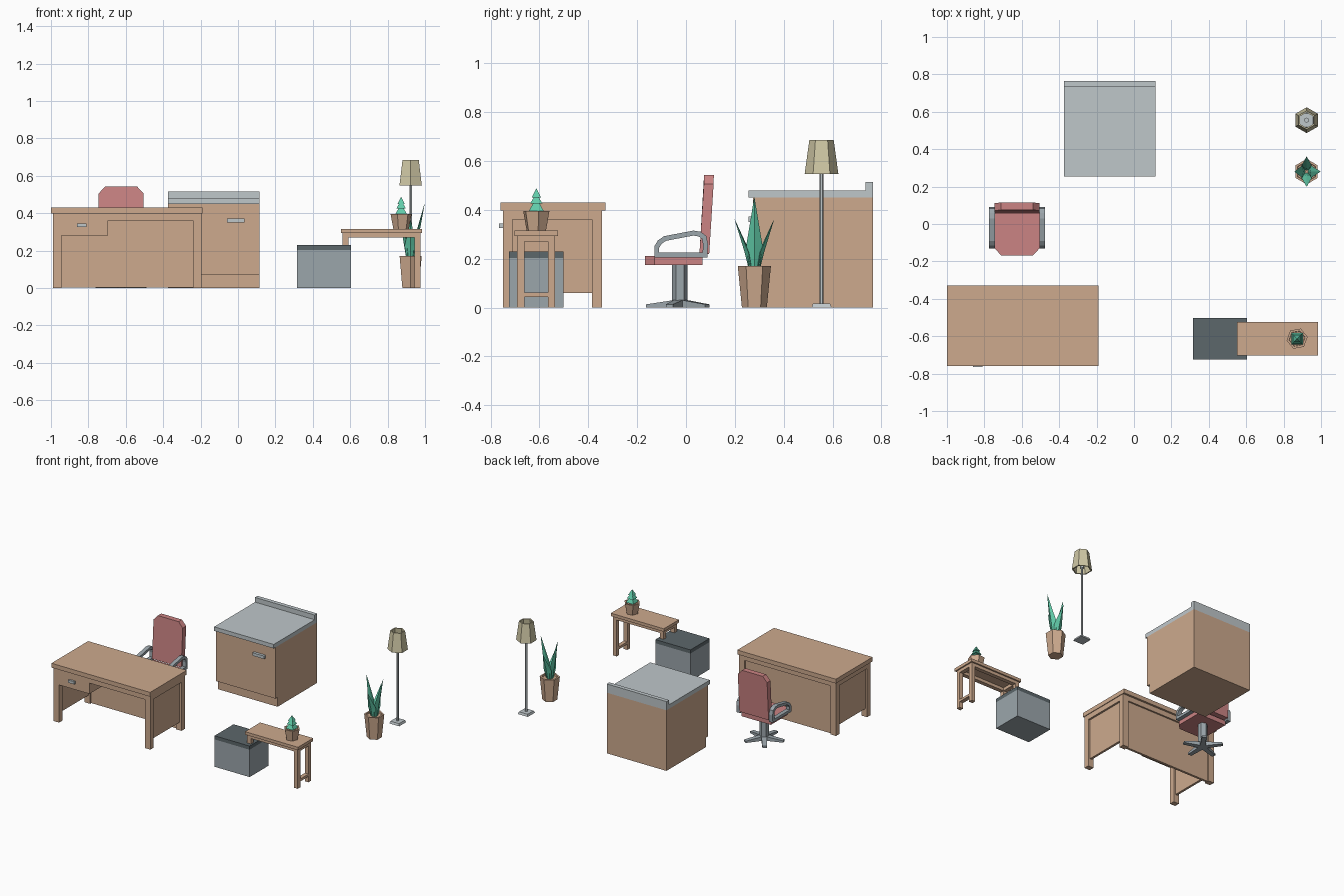
import bpy, math
from mathutils import Vector

if "Cube" in bpy.data.objects:
    bpy.data.objects.remove(bpy.data.objects["Cube"])


def mat(name, rgb):
    m = bpy.data.materials.new(name)
    m.diffuse_color = (*rgb, 1)
    m.use_nodes = True
    m.node_tree.nodes["Principled BSDF"].inputs["Base Color"].default_value = m.diffuse_color
    return m


WOOD = mat("wood", (0.61, 0.40, 0.27))
LIGHT = mat("light_metal", (0.52, 0.57, 0.59))
METAL = mat("metal", (0.33, 0.38, 0.41))
DARK = mat("dark_metal", (0.107, 0.136, 0.147))
PINK = mat("cushion_pink", (0.60, 0.23, 0.23))
LEAF = mat("leaf_green", (0.12, 0.60, 0.40))
SHADE = mat("lampshade_cream", (0.63, 0.58, 0.38))


def mesh(name, verts, faces, m):
    me = bpy.data.meshes.new(name)
    me.from_pydata([tuple(v) for v in verts], [], faces)
    me.materials.append(m)
    ob = bpy.data.objects.new(name, me)
    bpy.context.collection.objects.link(ob)
    # consistent outward normals
    import bmesh
    bm = bmesh.new()
    bm.from_mesh(me)
    bmesh.ops.recalc_face_normals(bm, faces=bm.faces)
    bm.to_mesh(me)
    bm.free()
    return ob


def loft(name, rings, m, closed=False):
    """Join equal rings of points; cap the ends, or join last ring to first."""
    n, k = len(rings[0]), len(rings)
    verts = [p for r in rings for p in r]
    faces = []
    for i in range(k if closed else k - 1):
        a, b = i * n, (i + 1) % k * n
        faces += [(a + j, a + (j + 1) % n, b + (j + 1) % n, b + j) for j in range(n)]
    if not closed:
        faces += [tuple(range(n)), tuple(range((k - 1) * n, k * n))]
    return mesh(name, verts, faces, m)


def box(name, x0, x1, y0, y1, z0, z1, m):
    return loft(name, [[(x0, y0, z), (x1, y0, z), (x1, y1, z), (x0, y1, z)] for z in (z0, z1)], m)


def turned(name, cx, cy, profile, n, m, rot=90, closed=False):
    """n-sided solid from (radius, height) pairs."""
    rings = []
    for r, z in profile:
        angs = [math.radians(rot + 360 * j / n) for j in range(n)]
        rings.append([(cx + r * math.cos(a), cy + r * math.sin(a), z) for a in angs])
    return loft(name, rings, m, closed)


# --- Desk ---
box("desk_top", -1, -0.19, -0.76, -0.33, 0.398, 0.43, WOOD)
for x in (-0.99, -0.24):
    for y in (-0.75, -0.385):
        box("desk_leg", x, x + 0.045, y, y + 0.04, 0, 0.398, WOOD)
    box("desk_side_rail", x, x + 0.045, -0.71, -0.385, 0.36, 0.398, WOOD)
    box("desk_side_panel", x + 0.014, x + 0.031, -0.71, -0.385, 0.06, 0.36, WOOD)
for y in (-0.75, -0.385):
    box("desk_long_rail", -0.945, -0.24, y, y + 0.04, 0.36, 0.398, WOOD)
box("desk_back_panel", -0.945, -0.24, -0.374, -0.357, 0.002, 0.36, WOOD)
box("desk_drawer", -0.945, -0.695, -0.75, -0.40, 0.28, 0.398, WOOD)
box("desk_handle", -0.86, -0.81, -0.765, -0.75, 0.325, 0.345, LIGHT)

# --- Kitchen cabinet ---
box("cabinet_body", -0.375, 0.115, 0.275, 0.765, 0.07, 0.45, WOOD)
box("cabinet_plinth", -0.375, 0.115, 0.30, 0.765, 0, 0.07, WOOD)
box("countertop", -0.375, 0.115, 0.255, 0.765, 0.45, 0.48, LIGHT)
box("splashback", -0.375, 0.115, 0.735, 0.765, 0.48, 0.515, LIGHT)
box("cabinet_handle", -0.06, 0.035, 0.255, 0.275, 0.35, 0.372, LIGHT)

# --- Office chair ---
CX, CY = -0.625, -0.025
seat = [(-0.12, 0.068), (0.12, 0.068), (0.12, -0.13), (0.085, -0.168), (-0.085, -0.168), (-0.12, -0.13)]
loft("seat", [[(CX + x, y, z) for x, y in seat] for z in (0.175, 0.21)], PINK)
back = [(0.12, 0.22, 0.055), (0.12, 0.505, 0.073), (0.085, 0.543, 0.074)]
outline = back + [(-x, z, y) for x, z, y in reversed(back)]
loft("backrest", [[(CX + x, y + t, z) for x, z, y in outline] for t in (0, 0.04)], PINK)
arm = [(-0.13, 0.205), (-0.13, 0.25), (-0.115, 0.275), (-0.09, 0.292), (0.03, 0.315),
       (0.06, 0.31), (0.083, 0.293), (0.09, 0.26), (0.087, 0.205)]


def inset(pts, d):
    out, n = [], len(pts)
    for i in range(n):
        p = Vector(pts[i])
        e1 = (p - Vector(pts[i - 1])).normalized()
        e2 = (Vector(pts[(i + 1) % n]) - p).normalized()
        n1, n2 = Vector((e1.y, -e1.x)), Vector((e2.y, -e2.x))
        out.append(p + (n1 + n2) * d / (1 + n1.dot(n2)))
    return out


inner = inset(arm, 0.02)
for side in (-1, 1):
    xa, xb = CX + side * 0.119, CX + side * 0.149
    loft("armrest", [[(x, p[0], p[1]) for p in loop]
                     for x, loop in ((xa, arm), (xb, arm), (xb, inner), (xa, inner))], METAL, True)
turned("chair_post", CX, CY, [(0.032, 0.01), (0.032, 0.175)], 6, METAL)
for k in range(5):
    a = math.radians(-90 + 72 * k)
    d, s = Vector((math.cos(a), math.sin(a), 0)), Vector((-math.sin(a), math.cos(a), 0))
    c = Vector((CX, CY, 0))
    loft("chair_foot", [[c + d * r + s * w * q + Vector((0, 0, z))
                         for q, z in ((-1, 0), (1, 0), (1, h), (-1, h))]
                        for r, w, h in ((0.0, 0.02, 0.034), (0.138, 0.015, 0.013))], METAL)

# --- Storage box ---
box("bin_body", 0.315, 0.603, -0.725, -0.502, 0, 0.203, METAL)
box("bin_lid", 0.315, 0.603, -0.725, -0.502, 0.203, 0.23, DARK)

# --- Side table ---
box("table_top", 0.55, 0.985, -0.703, -0.525, 0.293, 0.315, WOOD)
for x, z0 in ((0.56, 0.01), (0.945, 0)):
    for y in (-0.692, -0.566):
        box("table_leg", x, x + 0.03, y, y + 0.03, z0, 0.293, WOOD)
    for z, h in ((0.27, 0.023), (0.043, 0.018)):
        box("table_cross_rail", x, x + 0.03, -0.662, -0.566, z, z + h, WOOD)
for y in (-0.692, -0.566):
    box("table_long_rail", 0.59, 0.945, y, y + 0.03, 0.27, 0.293, WOOD)

# --- Small potted plant ---
PX, PY = 0.872, -0.613
turned("small_pot", PX, PY, [(0.042, 0.315), (0.057, 0.395), (0.044, 0.395), (0.042, 0.388)], 6, WOOD, 70)
for r, z0, z1 in ((0.043, 0.395, 0.45), (0.036, 0.425, 0.468), (0.027, 0.45, 0.487)):
    turned("small_foliage", PX, PY, [(r, z0), (0.001, z1)], 4, LEAF, 45)

# --- Big potted plant ---
BX, BY = 0.923, 0.28
turned("big_pot", BX, BY, [(0.051, 0), (0.068, 0.17), (0.055, 0.17), (0.053, 0.16)], 6, WOOD)
for deg, reach, top in ((0, 0.074, 0.45), (90, 0.08, 0.36), (180, 0.065, 0.45), (270, 0.08, 0.36)):
    a = math.radians(deg)
    d, s = Vector((math.cos(a), math.sin(a), 0)), Vector((-math.sin(a), math.cos(a), 0))
    c, up = Vector((BX, BY, 0)), Vector((0, 0, 1))
    h = top - 0.16
    rings = []
    for r, w, t, f in ((0.012, 0.022, 0.012, 0), (0.024, 0.033, 0.016, 0.33), (reach, 0.0008, 0.0008, 1)):
        m = c + d * r + up * (0.16 + h * f)
        rings.append([m + d * t, m + s * w, m - d * t * 0.4, m - s * w])
    loft("big_leaf", rings, LEAF)

# --- Floor lamp ---
LX, LY = 0.923, 0.555
turned("lamp_base", LX, LY, [(0.058, 0), (0.05, 0.016)], 4, LIGHT, 45)
turned("lamp_pole", LX, LY, [(0.008, 0.012), (0.008, 0.60)], 6, LIGHT)
turned("lamp_bulb", LX, LY, [(0.014, 0.56), (0.014, 0.61)], 6, LIGHT)
turned("lampshade", LX, LY, [(0.069, 0.547), (0.05, 0.685), (0.041, 0.685), (0.06, 0.547)], 6, SHADE, 90, True)
